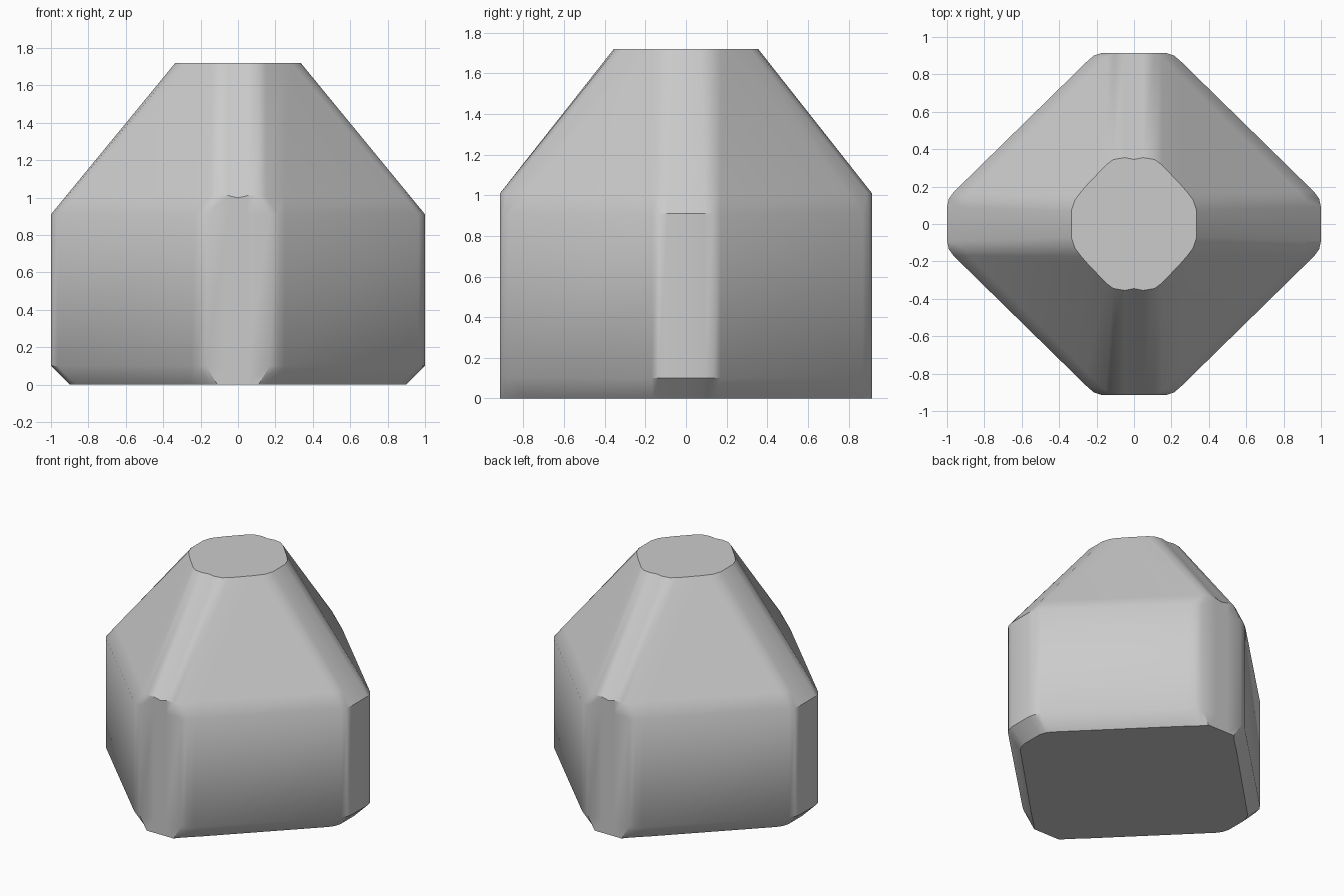
import bpy, bmesh, math

cube = bpy.data.objects.get("Cube")
if cube:
    bpy.data.objects.remove(cube, do_unlink=True)

# Single grey surface
grey = bpy.data.materials.new("light_grey")
grey.use_nodes = True
colour = (0.6, 0.6, 0.6, 1)
grey.diffuse_color = colour
grey.node_tree.nodes["Principled BSDF"].inputs["Base Color"].default_value = colour

# One quarter of each horizontal section, from the +x side to the +y side
wall = [(1, 0), (1, .09), (.99, .135), (.965, .17), (.25, .87),
        (.215, .9), (.17, .915), (.05, .915), (0, .915)]
base = [(.9, 0), (.9, .08), (.885, .13), (.86, .165), (.25, .775),
        (.15, .87), (.11, .915), (.05, .915), (0, .915)]
shoulder = [(.918, 0), (.918, .09), (.91, .135), (.88, .17), (.25, .79),
            (.15, .89), (.11, .915), (.05, .915), (0, .915)]
crown = [(.335, 0), (.335, .07), (.315, .13), (.285, .17), (.25, .21),
         (.15, .315), (.11, .345), (.05, .355), (0, .345)]
sections = [(0, base), (.1, wall), (.91, wall), (1.01, shoulder), (1.72, crown)]


def full_ring(quarter):
    """Mirror a quarter section into a closed ring."""
    half = quarter + [(-x, y) for x, y in quarter[-2::-1]]
    return half + [(x, -y) for x, y in half[-2:0:-1]]


# Loft the sections into a closed body
bm = bmesh.new()
rings = []
for z, quarter in sections:
    ring = []
    for x, y in full_ring(quarter):
        # Shallow groove dips the middle of the front and back panel tops
        dip = .012 if quarter is shoulder and x == 0 else 0
        ring.append(bm.verts.new((x, y, z - dip)))
    rings.append(ring)
for low, high in zip(rings, rings[1:]):
    n = len(low)
    for i in range(n):
        j = (i + 1) % n
        bm.faces.new((low[i], low[j], high[j], high[i]))
bm.faces.new(rings[0][::-1])
bm.faces.new(rings[-1])
bmesh.ops.recalc_face_normals(bm, faces=bm.faces)

mesh = bpy.data.meshes.new("tapered_body")
bm.to_mesh(mesh)
bm.free()
mesh.materials.append(grey)
body = bpy.data.objects.new("tapered_body", mesh)
bpy.context.collection.objects.link(body)

# Soft shading with crisp edges
bpy.ops.object.select_all(action='DESELECT')
body.select_set(True)
bpy.context.view_layer.objects.active = body
bpy.ops.object.shade_smooth_by_angle(angle=math.radians(36))
